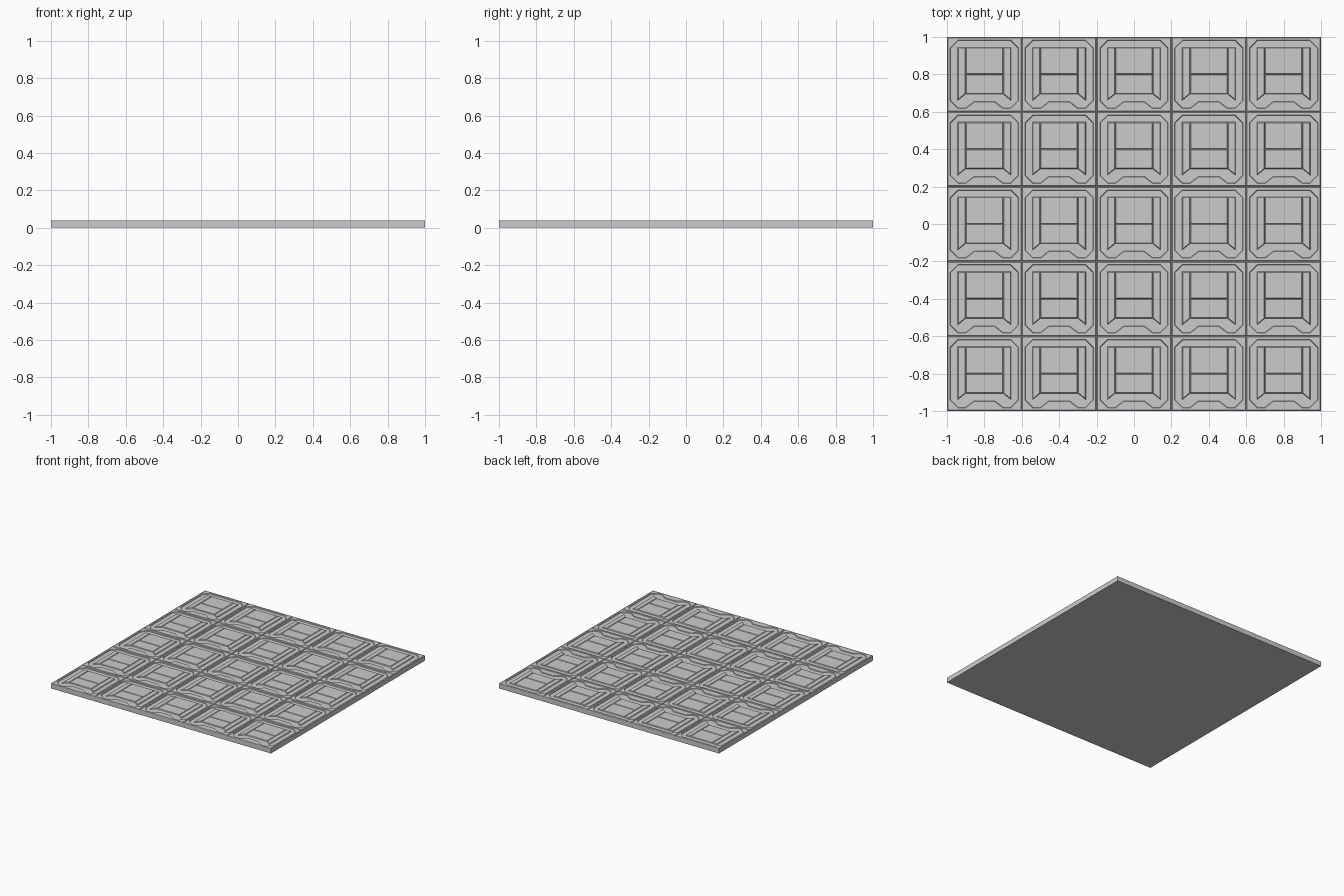
import bpy, bmesh
from mathutils import Vector

if "Cube" in bpy.data.objects:
    bpy.data.objects.remove(bpy.data.objects["Cube"])

N, PITCH = 5, 0.4
FLOOR, TOP = 0.034, 0.04
START = -PITCH * (N - 1) / 2
SLOPE = 0.004

grey = bpy.data.materials.new("dark_grey")
grey.diffuse_color = (0.54, 0.54, 0.54, 1)
grey.use_nodes = True
grey.node_tree.nodes["Principled BSDF"].inputs["Base Color"].default_value = grey.diffuse_color


def finish(name, bm):
    bmesh.ops.recalc_face_normals(bm, faces=bm.faces[:])
    me = bpy.data.meshes.new(name)
    bm.to_mesh(me)
    bm.free()
    me.materials.append(grey)
    ob = bpy.data.objects.new(name, me)
    bpy.context.collection.objects.link(ob)
    return ob


def tile_array(ob):
    # repeat one tile part over the 5 x 5 floor
    ob.location = (START, START, 0)
    for axis in range(2):
        m = ob.modifiers.new("repeat", 'ARRAY')
        m.count = N
        m.use_relative_offset = False
        m.use_constant_offset = True
        off = [0, 0, 0]
        off[axis] = PITCH
        m.constant_offset_displace = off


def inset(pts, d):
    # move every edge of a counter-clockwise outline inwards by d
    out = []
    for i, p in enumerate(pts):
        p = Vector(p)
        a = (p - Vector(pts[i - 1])).normalized()
        b = (Vector(pts[(i + 1) % len(pts)]) - p).normalized()
        na, nb = Vector((-a.y, a.x)), Vector((-b.y, b.x))
        out.append(tuple(p + (na + nb) * d / (1 + na.dot(nb))))
    return out


def stack(bm, levels, closed=False):
    # join a series of (outline, height) rings; cap the ends unless closed
    rings = [[bm.verts.new((x, y, z)) for x, y in pts] for pts, z in levels]
    n = len(rings[0])
    for k in range(len(rings) - (not closed)):
        a, b = rings[k], rings[(k + 1) % len(rings)]
        for i in range(n):
            j = (i + 1) % n
            bm.faces.new((a[i], a[j], b[j], b[i]))
    if not closed:
        bm.faces.new(rings[0][::-1])
        bm.faces.new(rings[-1])


def pad(bm, pts):
    stack(bm, [(pts, FLOOR), (inset(pts, SLOPE), TOP)])


def square(h):
    return [(-h, -h), (h, -h), (h, h), (-h, h)]


# base slab with a thin outer rim up to full height
bm = bmesh.new()
stack(bm, [(square(1), 0), (square(1), TOP), (square(0.998), TOP),
           (square(0.996), FLOOR)])
finish("base_slab", bm)

# tile border: square outside, notched octagon inside
half = [(0.055, -0.145), (0.1, -0.18), (0.14, -0.18), (0.18, -0.14),
        (0.18, 0.14), (0.14, 0.18)]
H = 0.199
half_out = [(0.055, -H), (0.1, -H), (H, -H), (H, -0.14), (H, 0.14), (H, H)]


def mirrored(pts):
    return pts + [(-x, y) for x, y in reversed(pts)]


inner, outer = mirrored(half), mirrored(half_out)
outer_top = [(x * 0.98, y * 0.98) for x, y in outer]
bm = bmesh.new()
stack(bm, [(outer, FLOOR), (outer_top, TOP), (inset(inner, -0.003), TOP), (inner, FLOOR)],
      closed=True)
tile_array(finish("tile_border", bm))

# raised pads: mitred side strips and two centre panels
left = [(-0.143, -0.14), (-0.1, -0.105), (-0.1, 0.145), (-0.143, 0.145)]
right = [(-x, y) for x, y in reversed(left)]
bm = bmesh.new()
for pts in (left, right):
    pad(bm, pts)
for y0, y1 in ((-0.105, 0), (0, 0.145)):
    pad(bm, [(-0.1, y0), (0.1, y0), (0.1, y1), (-0.1, y1)])
tile_array(finish("tile_pads", bm))
